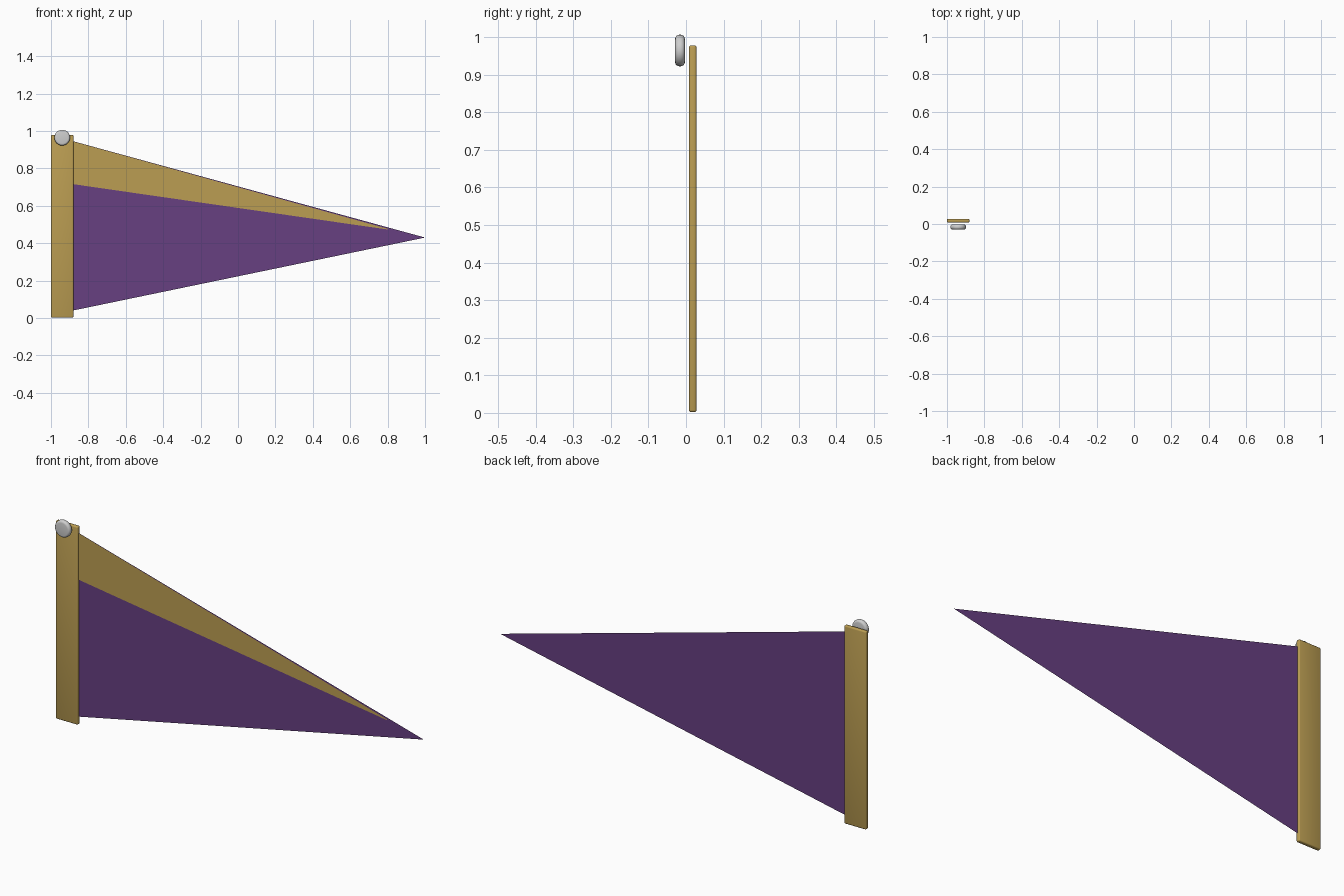
import bpy, math

if "Cube" in bpy.data.objects:
    bpy.data.objects.remove(bpy.data.objects["Cube"])


def material(name, rgb):
    m = bpy.data.materials.new(name)
    m.diffuse_color = (*rgb, 1)
    m.use_nodes = True
    m.node_tree.nodes["Principled BSDF"].inputs["Base Color"].default_value = m.diffuse_color
    return m


gold = material("gold", (0.50, 0.34, 0.085))
purple = material("purple", (0.135, 0.05, 0.22))
silver = material("silver", (0.62, 0.62, 0.62))


def finish(obj, name, mat, bevel, segments):
    # rounded edges and smooth shading
    obj.name = name
    obj.data.materials.append(mat)
    bpy.ops.object.transform_apply(location=False, rotation=True, scale=True)
    mod = obj.modifiers.new("rounded_edges", 'BEVEL')
    mod.width = bevel
    mod.segments = segments
    bpy.ops.object.modifier_apply(modifier=mod.name)
    bpy.ops.object.shade_smooth_by_angle(angle=math.radians(40))


def sheet(name, mat, outline, y):
    # thin cloth panel facing the front
    mesh = bpy.data.meshes.new(name)
    mesh.from_pydata([(x, y, z) for x, z in outline], [], [range(len(outline))])
    mesh.materials.append(mat)
    bpy.context.collection.objects.link(bpy.data.objects.new(name, mesh))


# upright bar
bpy.ops.mesh.primitive_cube_add(size=1, location=(-0.94, 0.018, 0.49))
bar = bpy.context.object
bar.scale = (0.12, 0.02, 0.976)
finish(bar, "upright_bar", gold, 0.006, 3)

# round stud in front of the bar top
bpy.ops.mesh.primitive_cylinder_add(vertices=32, radius=0.042, depth=0.026,
                                    location=(-0.94, -0.016, 0.964),
                                    rotation=(math.pi / 2, 0, 0))
finish(bpy.context.object, "stud", silver, 0.011, 4)

# pennant cloth and its stripe, both starting inside the bar
sheet("pennant", purple, [(-0.94, 0.028), (1.0, 0.43), (-0.94, 0.961)], 0.018)
sheet("pennant_stripe", gold,
      [(-0.94, 0.724), (0.80, 0.473), (0.80, 0.477), (-0.94, 0.96)], 0.0165)
